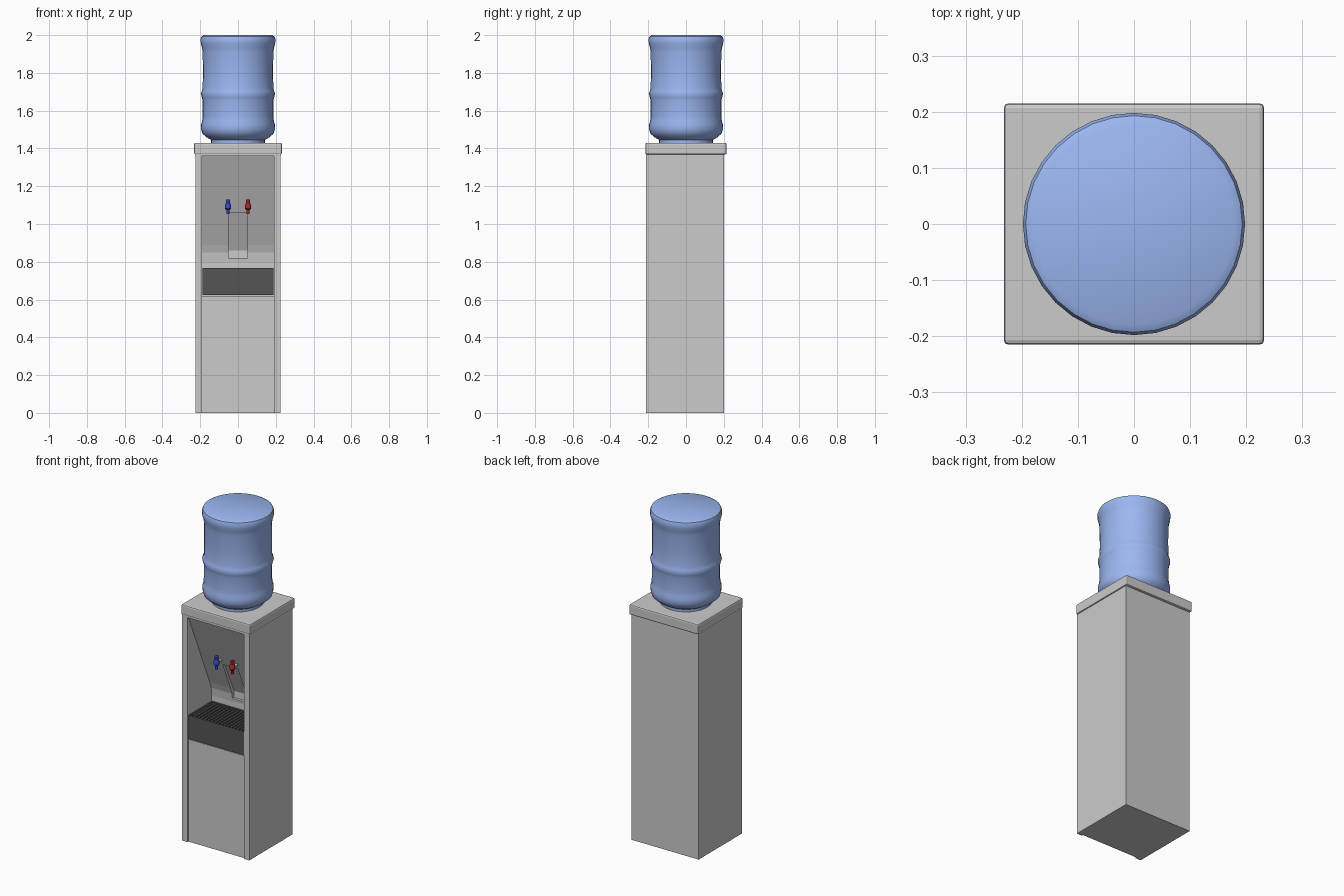
import bpy, bmesh, math
from mathutils import Matrix, Vector

if "Cube" in bpy.data.objects:
    bpy.data.objects.remove(bpy.data.objects["Cube"])


def material(name, rgb):
    m = bpy.data.materials.new(name)
    m.diffuse_color = (*rgb, 1)
    m.use_nodes = True
    m.node_tree.nodes["Principled BSDF"].inputs["Base Color"].default_value = m.diffuse_color
    return m


WATER = material("water_blue", (0.33, 0.47, 0.88))
DARK = material("tray_dark", (0.09, 0.09, 0.09))
COLD = material("cold_blue", (0.03, 0.07, 0.5))
HOT = material("hot_red", (0.4, 0.02, 0.02))


def finish(bm, name, mat=None, smooth=False):
    bmesh.ops.recalc_face_normals(bm, faces=bm.faces)
    me = bpy.data.meshes.new(name)
    bm.to_mesh(me)
    bm.free()
    ob = bpy.data.objects.new(name, me)
    bpy.context.collection.objects.link(ob)
    if mat:
        me.materials.append(mat)
    if smooth:
        bpy.ops.object.select_all(action='DESELECT')
        ob.select_set(True)
        bpy.context.view_layer.objects.active = ob
        bpy.ops.object.shade_smooth_by_angle(angle=math.radians(40))
    return ob


def add_box(bm, lo, hi):
    lo, hi = Vector(lo), Vector(hi)
    mat = Matrix.Translation((lo + hi) / 2) @ Matrix.Diagonal((*(hi - lo), 1))
    return bmesh.ops.create_cube(bm, size=1, matrix=mat)["verts"]


def box(name, lo, hi, mat=None):
    bm = bmesh.new()
    add_box(bm, lo, hi)
    return finish(bm, name, mat)


def prism(name, pts, half):
    """Extrude a (y, z) outline across x."""
    bm = bmesh.new()
    f = bm.faces.new([bm.verts.new((-half, y, z)) for y, z in pts])
    ext = bmesh.ops.extrude_face_region(bm, geom=[f])["geom"]
    vs = [g for g in ext if isinstance(g, bmesh.types.BMVert)]
    bmesh.ops.translate(bm, verts=vs, vec=(2 * half, 0, 0))
    return finish(bm, name)


def lathe(name, profile, segs, centre=(0, 0), mat=None):
    """Spin an (r, z) profile into a closed solid."""
    bm = bmesh.new()
    rings = []
    for r, z in profile:
        rings.append([bm.verts.new((centre[0] + r * math.cos(2 * math.pi * i / segs),
                                    centre[1] + r * math.sin(2 * math.pi * i / segs), z))
                      for i in range(segs)])
    for a, b in zip(rings, rings[1:]):
        for i in range(segs):
            j = (i + 1) % segs
            bm.faces.new((a[i], a[j], b[j], b[i]))
    bm.faces.new(rings[0])
    bm.faces.new(rings[-1])
    return finish(bm, name, mat, smooth=True)


def cut(target, cutter):
    cutter.hide_render = True
    mod = target.modifiers.new("cut", 'BOOLEAN')
    mod.operation, mod.object, mod.solver = 'DIFFERENCE', cutter, 'EXACT'
    bpy.context.view_layer.objects.active = target
    bpy.ops.object.modifier_apply(modifier=mod.name)
    bpy.data.objects.remove(cutter)


# Cabinet: side posts stand proud of the front, with a sloping alcove above
cabinet = box("cabinet", (-0.225, -0.213, 0), (0.225, 0.2, 1.372))
cut(cabinet, prism("alcove_cutter", [
    (-0.3, -0.1), (-0.204, -0.1), (-0.204, 0.62), (0.02, 0.62),
    (0.02, 0.80), (0.014, 0.85), (0.0, 0.89), (-0.204, 1.36), (-0.3, 1.36)], 0.19))
# Shallow channel below the taps
cut(cabinet, prism("channel_cutter", [
    (-0.08, 1.06), (-0.06, 1.06), (0.034, 0.86), (0.034, 0.82), (-0.08, 0.82)], 0.05))

# Lid with rounded edges
lid = box("lid", (-0.232, -0.215, 1.368), (0.232, 0.215, 1.43))
bev = lid.modifiers.new("bevel", 'BEVEL')
bev.width, bev.segments = 0.008, 2

# Drip tray: a hollow box
bm = bmesh.new()
add_box(bm, (-0.188, -0.208, 0.625), (0.188, 0.018, 0.768))
bm.faces.ensure_lookup_table()
top = max(bm.faces, key=lambda f: f.calc_center_median().z)
bmesh.ops.inset_region(bm, faces=[top], thickness=0.012)
ext = bmesh.ops.extrude_face_region(bm, geom=[top])["geom"]
bmesh.ops.translate(bm, verts=[g for g in ext if isinstance(g, bmesh.types.BMVert)],
                    vec=(0, 0, -0.04))
bmesh.ops.delete(bm, geom=[top] if top.is_valid else [], context='FACES_ONLY')
finish(bm, "drip_tray", DARK)

# Grille slats running front to back
bm = bmesh.new()
COUNT = 15
for i in range(COUNT):
    x = -0.176 + 0.352 * (i + 1) / (COUNT + 1)
    add_box(bm, (x - 0.006, -0.197, 0.752), (x + 0.006, 0.007, 0.765))
finish(bm, "drip_grille", DARK)

# Taps: coloured body with a grey stem back to the panel
for side, name, mat in ((-1, "cold", COLD), (1, "hot", HOT)):
    x = side * 0.053
    lathe(name + "_tap", [(0.008, 1.053), (0.009, 1.075), (0.016, 1.082), (0.016, 1.105),
                          (0.010, 1.112), (0.012, 1.13)], 12, (x, -0.13), mat)
    bm = bmesh.new()
    bmesh.ops.create_cone(bm, cap_ends=True, segments=12, radius1=0.008, radius2=0.008,
                          depth=0.06, matrix=Matrix.Translation((x, -0.098, 1.094))
                          @ Matrix.Rotation(math.pi / 2, 4, 'X'))
    finish(bm, name + "_stem", smooth=True)

# Water bottle with ribs, upside down on the lid
lathe("bottle", [
    (0.142, 1.428), (0.142, 1.445), (0.165, 1.458), (0.188, 1.478), (0.195, 1.50),
    (0.196, 1.525), (0.190, 1.545), (0.188, 1.57), (0.188, 1.655), (0.191, 1.67),
    (0.197, 1.69), (0.191, 1.705), (0.187, 1.72), (0.186, 1.80), (0.187, 1.91),
    (0.191, 1.935), (0.197, 1.955), (0.198, 1.98), (0.193, 1.993), (0.180, 2.0)],
    32, mat=WATER)
